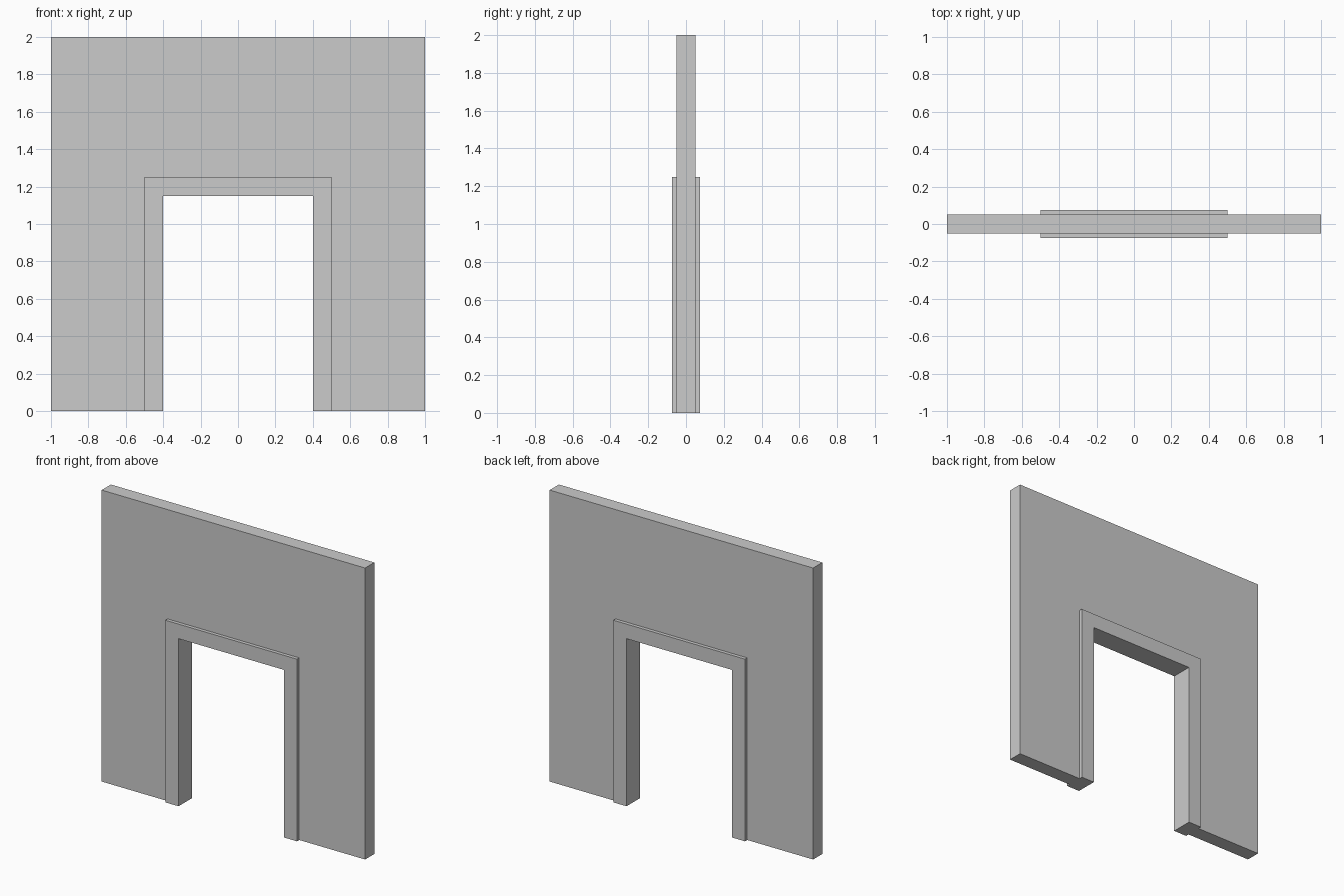
import bpy
import bmesh

if "Cube" in bpy.data.objects:
    bpy.data.objects.remove(bpy.data.objects["Cube"])


def arch(name, outer_x, outer_z, inner_x, inner_z, depth):
    """Extrude an upside-down U profile, centred on y = 0."""
    half = [(outer_x, outer_z), (outer_x, 0), (inner_x, 0), (inner_x, inner_z)]
    outline = half + [(-x, z) for x, z in reversed(half)]
    bm = bmesh.new()
    face = bm.faces.new([bm.verts.new((x, -depth / 2, z)) for x, z in outline])
    ext = bmesh.ops.extrude_face_region(bm, geom=[face])
    verts = [g for g in ext["geom"] if isinstance(g, bmesh.types.BMVert)]
    bmesh.ops.translate(bm, verts=verts, vec=(0, depth, 0))
    bmesh.ops.recalc_face_normals(bm, faces=bm.faces)
    mesh = bpy.data.meshes.new(name)
    bm.to_mesh(mesh)
    bm.free()
    obj = bpy.data.objects.new(name, mesh)
    bpy.context.collection.objects.link(obj)
    return obj


# Wall panel with the doorway opening
arch("wall", 1.0, 2.0, 0.5, 1.25, 0.10)

# Door frame lining the opening, proud of the wall on both sides
arch("door_frame", 0.5, 1.25, 0.4, 1.15, 0.148)
